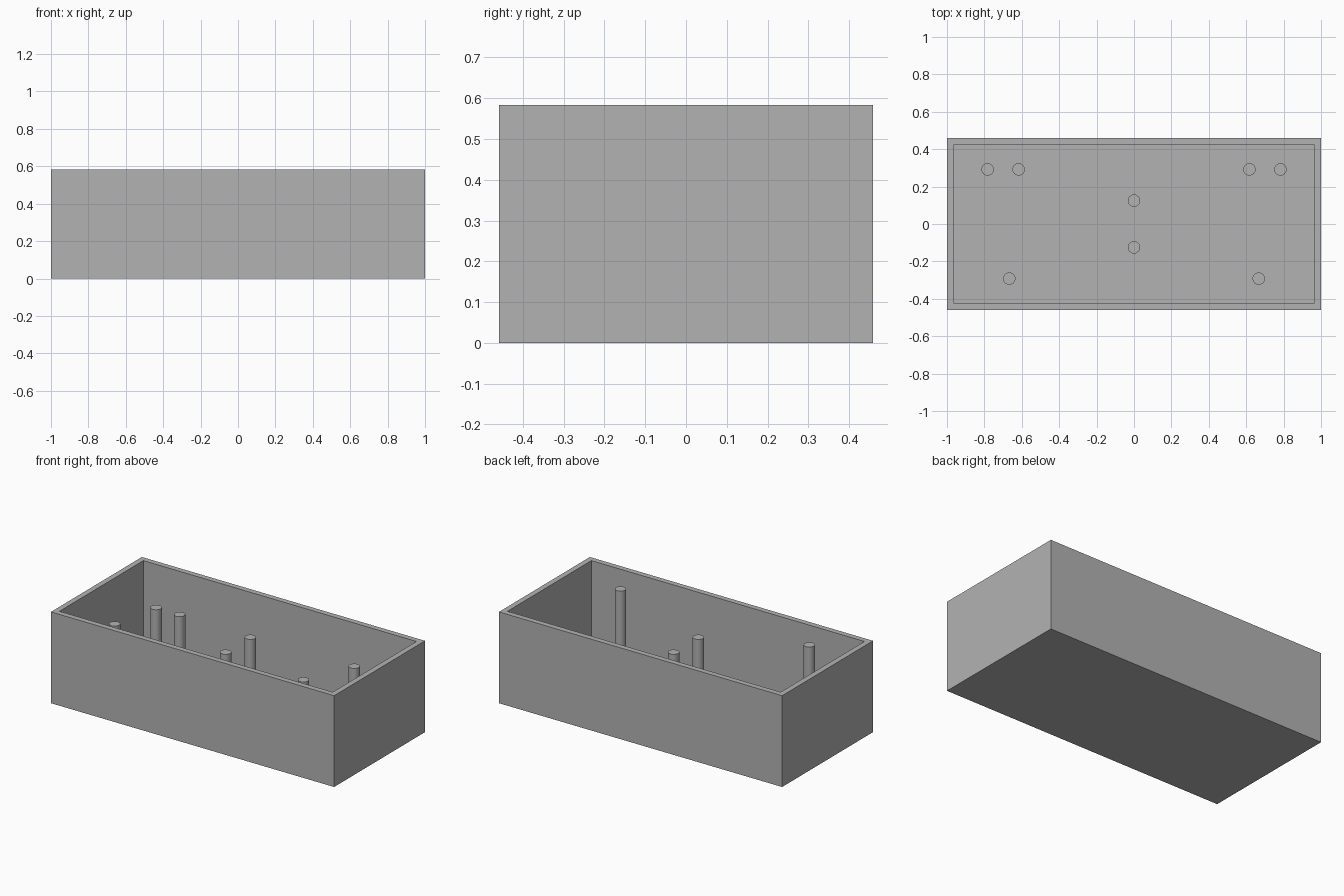
import bpy, bmesh
from mathutils import Matrix, Vector

default = bpy.data.objects.get("Cube")
if default:
    bpy.data.objects.remove(default, do_unlink=True)

LENGTH, DEPTH, HEIGHT = 2.0, 0.917, 0.583
WALL = 0.05
POST_RADIUS = 0.033

grey = bpy.data.materials.new("plain grey")
grey.use_nodes = True
colour = (0.45, 0.45, 0.45, 1)
grey.diffuse_color = colour
grey.node_tree.nodes["Principled BSDF"].inputs["Base Color"].default_value = colour


def add_object(name, bm):
    bmesh.ops.recalc_face_normals(bm, faces=bm.faces)
    mesh = bpy.data.meshes.new(name)
    bm.to_mesh(mesh)
    bm.free()
    mesh.materials.append(grey)
    obj = bpy.data.objects.new(name, mesh)
    bpy.context.collection.objects.link(obj)
    return obj


# Open box: inset the top face for the rim, then push it down to the floor
bm = bmesh.new()
size = Matrix.Diagonal((LENGTH, DEPTH, HEIGHT, 1))
bmesh.ops.create_cube(bm, size=1, matrix=Matrix.Translation((0, 0, HEIGHT / 2)) @ size)
top = max(bm.faces, key=lambda f: f.calc_center_median().z)
bmesh.ops.inset_region(bm, faces=[top], thickness=WALL)
floor = bmesh.ops.extrude_discrete_faces(bm, faces=[top])["faces"][0]
bmesh.ops.translate(bm, verts=floor.verts, vec=Vector((0, 0, WALL - HEIGHT)))
add_object("open_box", bm)


# Round posts standing on the floor
def add_post(name, x, y, top_z):
    bm = bmesh.new()
    bmesh.ops.create_cone(bm, cap_ends=True, segments=32, radius1=POST_RADIUS,
                          radius2=POST_RADIUS, depth=top_z - WALL,
                          matrix=Matrix.Translation((x, y, (top_z + WALL) / 2)))
    obj = add_object(name, bm)
    bpy.ops.object.select_all(action="DESELECT")
    obj.select_set(True)
    bpy.context.view_layer.objects.active = obj
    bpy.ops.object.shade_smooth_by_angle()


for side, sign in (("left", 1), ("right", -1)):
    add_post(f"back_outer_post_{side}", sign * 0.783, 0.292, 0.383)
    add_post(f"back_inner_post_{side}", sign * 0.617, 0.292, 0.383)
    add_post(f"front_post_{side}", sign * 0.667, -0.292, 0.533)
for place, y in (("back", 0.125), ("front", -0.125)):
    add_post(f"middle_post_{place}", 0, y, 0.467)
